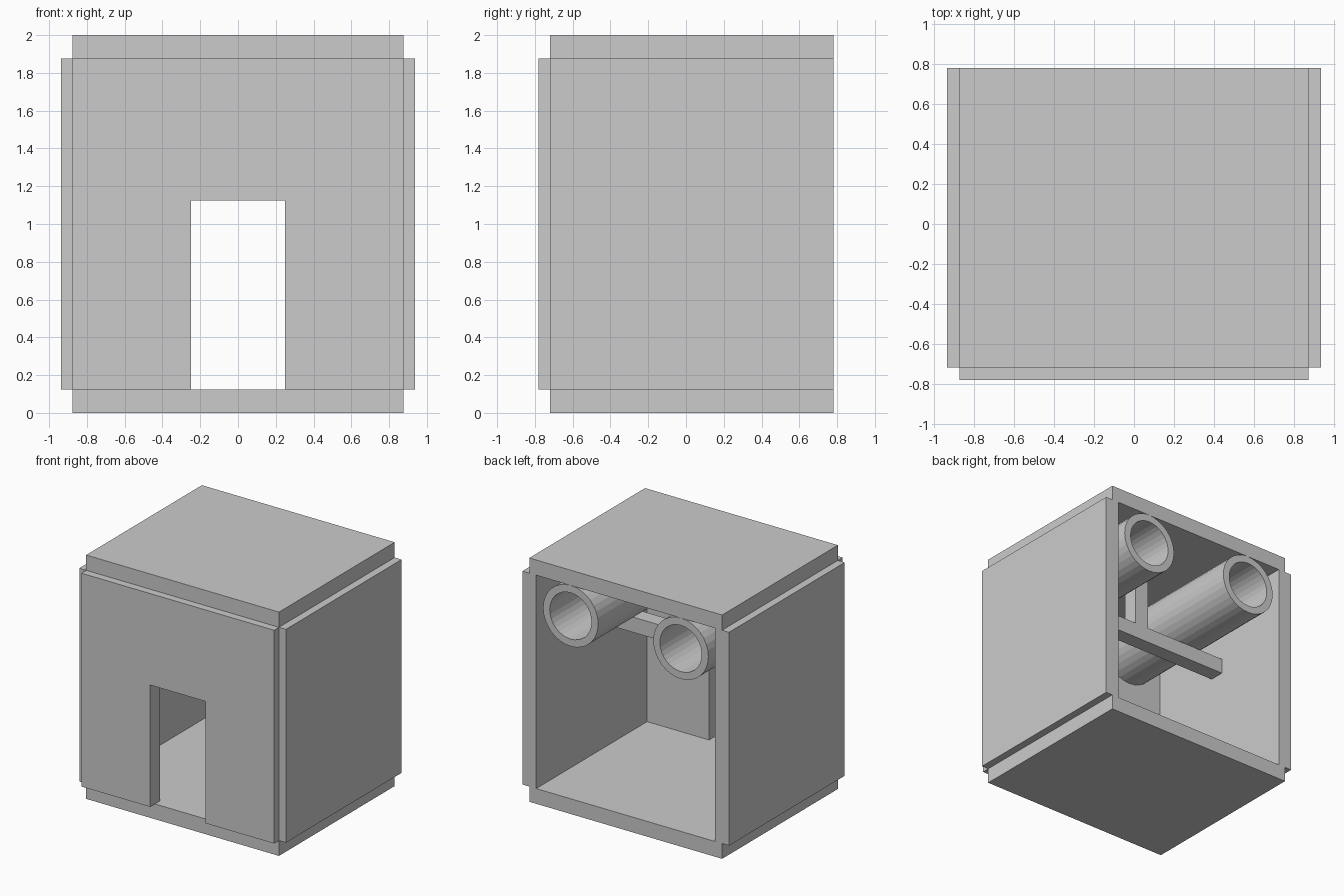
import bpy, bmesh, math

if "Cube" in bpy.data.objects:
    bpy.data.objects.remove(bpy.data.objects["Cube"])

T = 0.125            # panel thickness
BACK = 0.78125       # open rear plane
SLAB_F = -0.71875    # front edge of slabs and side walls
WALL_F = -0.78125    # outer face of front wall
WALL_IN = WALL_F + T


def finish(name, bm):
    bmesh.ops.recalc_face_normals(bm, faces=bm.faces)
    mesh = bpy.data.meshes.new(name)
    bm.to_mesh(mesh)
    bm.free()
    obj = bpy.data.objects.new(name, mesh)
    bpy.context.collection.objects.link(obj)
    return obj


def box(name, x, y, z):
    bm = bmesh.new()
    bmesh.ops.create_cube(bm, size=1)
    for v in bm.verts:
        v.co = [lo + (c + 0.5) * (hi - lo) for c, (lo, hi) in zip(v.co, (x, y, z))]
    return finish(name, bm)


def front_panel(name, outline, y0, y1):
    """Extrude an x-z outline along y."""
    bm = bmesh.new()
    face = bm.faces.new([bm.verts.new((x, y0, z)) for x, z in outline])
    ext = bmesh.ops.extrude_face_region(bm, geom=[face])
    verts = [g for g in ext["geom"] if isinstance(g, bmesh.types.BMVert)]
    bmesh.ops.translate(bm, verts=verts, vec=(0, y1 - y0, 0))
    return finish(name, bm)


def tube(name, cx, cz, r_out, r_in, y0, y1, n=32):
    """Hollow pipe along y, made by spinning a rectangular section."""
    bm = bmesh.new()
    section = ((r_out, y0), (r_out, y1), (r_in, y1), (r_in, y0))
    rings = []
    for i in range(n):
        a = math.tau * i / n
        rings.append([bm.verts.new((cx + r * math.cos(a), y, cz + r * math.sin(a)))
                      for r, y in section])
    for i in range(n):
        a, b = rings[i], rings[(i + 1) % n]
        for k in range(4):
            m = (k + 1) % 4
            bm.faces.new((a[k], a[m], b[m], b[k]))
    return finish(name, bm)


# Floor and roof slabs
for name, z in (("floor_slab", 0), ("roof_slab", 2 - T)):
    box(name, (-0.875, 0.875), (SLAB_F, BACK), (z, z + T))

# Side walls and ceiling tubes, one per side
for side, s in (("left", -1), ("right", 1)):
    box(side + "_wall", sorted((s * 0.8125, s * 0.9375)), (SLAB_F, BACK), (T, 2 - T))
    tube(side + "_tube", s * 0.5, 1.625, 0.25, 0.19, WALL_IN, BACK)

# Front wall with doorway
half = [(0.25, 1.125), (0.25, T), (0.875, T), (0.875, 2 - T)]
front_panel("front_wall", half + [(-x, z) for x, z in reversed(half)], WALL_F, WALL_IN)

# Cross beam under the tubes and its hanging post
beam_y = (0.03125 - T / 2, 0.03125 + T / 2)
box("cross_beam", (-0.8125, 0.8125), beam_y, (1.25, 1.375))
box("hanging_post", (-T / 2, T / 2), beam_y, (1.375, 2 - T))
